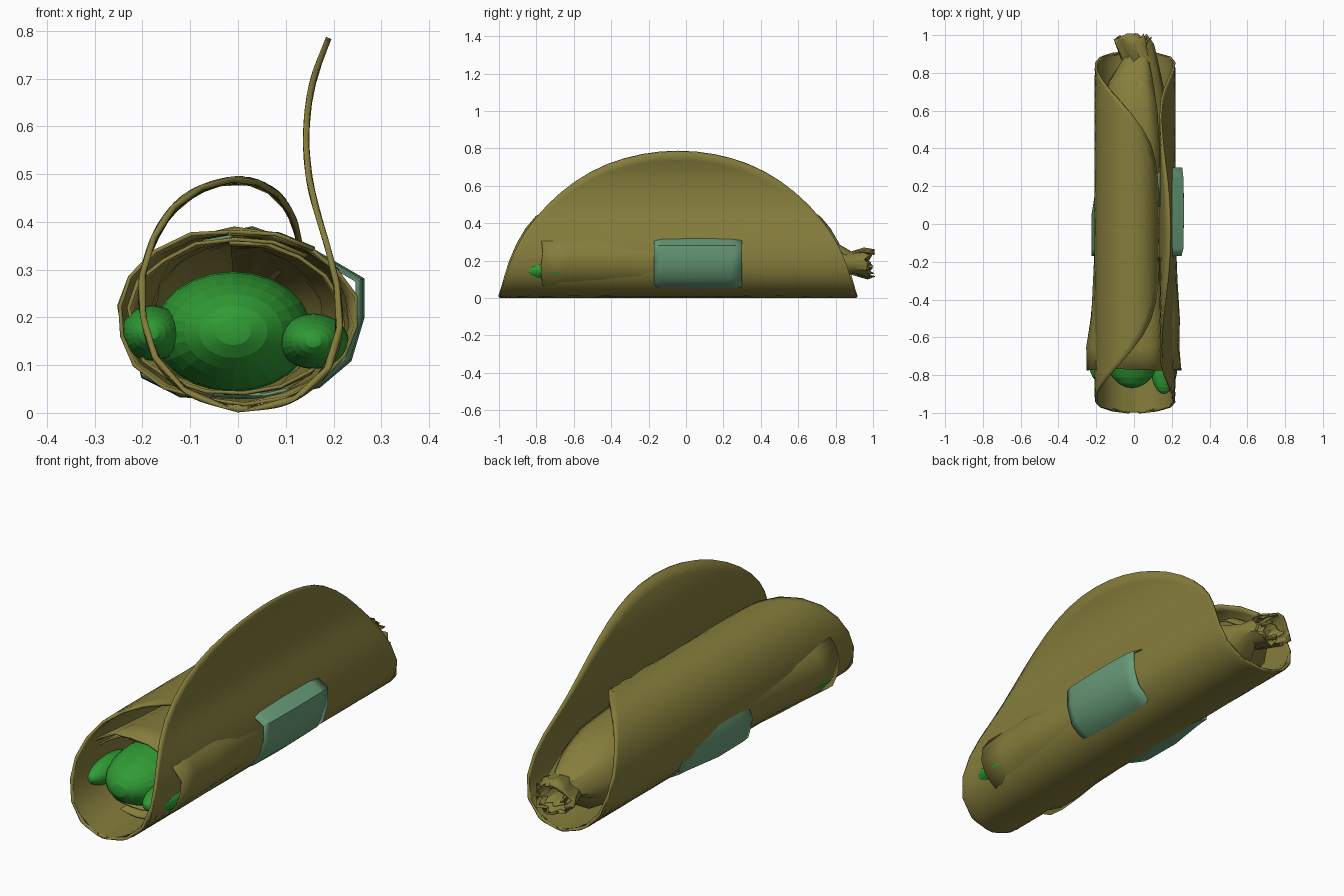
import bpy, bmesh, math, random
from mathutils import Vector

if "Cube" in bpy.data.objects:
    bpy.data.objects.remove(bpy.data.objects["Cube"])
random.seed(4)


def material(name, rgb):
    m = bpy.data.materials.new(name)
    m.diffuse_color = (*rgb, 1)
    m.use_nodes = True
    m.node_tree.nodes["Principled BSDF"].inputs["Base Color"].default_value = m.diffuse_color
    return m


OLIVE = material("olive wrap", (0.235, 0.205, 0.045))
GREEN = material("bright green filling", (0.03, 0.33, 0.035))
TEAL = material("pale teal band", (0.14, 0.33, 0.19))


def finish(ob, mat, thickness=0, angle=40):
    ob.data.materials.append(mat)
    if thickness:
        mod = ob.modifiers.new("thickness", 'SOLIDIFY')
        mod.thickness = thickness
        mod.offset = 0
    bpy.ops.object.select_all(action='DESELECT')
    ob.select_set(True)
    bpy.context.view_layer.objects.active = ob
    bpy.ops.object.shade_smooth_by_angle(angle=math.radians(angle))


def loft(name, rows, mat, thickness=0.01, closed=False):
    """Skin a list of equal length point rows."""
    n = len(rows[0])
    verts = [p for r in rows for p in r]
    faces = []
    for i in range(len(rows) - 1):
        for j in range(n if closed else n - 1):
            k = (j + 1) % n
            faces.append((i * n + j, i * n + k, (i + 1) * n + k, (i + 1) * n + j))
    me = bpy.data.meshes.new(name)
    me.from_pydata(verts, [], faces)
    me.update()
    ob = bpy.data.objects.new(name, me)
    bpy.context.collection.objects.link(ob)
    finish(ob, mat, thickness)
    return ob


def smooth_path(pts, steps=8):
    """Catmull-Rom curve through 2D points, with cumulative lengths."""
    p = [Vector(q) for q in pts]
    p = [2 * p[0] - p[1]] + p + [2 * p[-1] - p[-2]]
    out = []
    for a, b, c, d in zip(p, p[1:], p[2:], p[3:]):
        for i in range(steps):
            t = i / steps
            out.append(0.5 * (2 * b + (c - a) * t + (2 * a - 5 * b + 4 * c - d) * t * t
                              + (3 * b - a - 3 * c + d) * t ** 3))
    out.append(p[-2])
    length = [0]
    for a, b in zip(out, out[1:]):
        length.append(length[-1] + (b - a).length)
    return out, length


def at(path, f):
    pts, ln = path
    s = max(0, min(1, f)) * ln[-1]
    for i in range(len(ln) - 1):
        if s <= ln[i + 1]:
            return pts[i].lerp(pts[i + 1], (s - ln[i]) / (ln[i + 1] - ln[i]))
    return pts[-1]


# Outer wrap: a round sheet folded along a cross-section, one side left standing
right = smooth_path([(0, .007), (.1, .022), (.175, .075), (.21, .15), (.21, .25), (.187, .35),
                     (.152, .47), (.142, .58), (.155, .69), (.19, .785)])
left = smooth_path([(0, .007), (-.1, .04), (-.17, .11), (-.2, .21), (-.2, .29), (-.165, .39),
                    (-.1, .46), (0, .49), (.075, .465), (.115, .41), (.13, .35)])
R, YC, N, M = 0.955, -0.043, 30, 18
rows = []
for i in range(N + 1):
    a = math.radians(-88 + 176 * i / N)
    y, w = YC + R * math.sin(a), math.cos(a)
    row = []
    for j in range(-M, M + 1):
        q = at(right if j > 0 else left, abs(j) / M * w)
        row.append((q.x, y, q.y))
    rows.append(row)
loft("outer_wrap", rows, OLIVE, 0.012)


# Inner rolls: stations are y, x centre, z centre, x radius, z radius, jitter
def roll(name, stations, sides=20, flare=0.0):
    rows = []
    for y, cx, cz, rx, rz, jit in stations:
        row = []
        for j in range(sides + 1):
            a = 2 * math.pi * j / sides * 1.12 + 0.9
            k = 1 - 0.05 * j / sides + random.uniform(-jit, jit)
            row.append((cx + rx * k * math.cos(a),
                        y + random.uniform(-jit, jit) * 0.2 + flare * math.sin(a),
                        max(.012, cz + rz * k * math.sin(a))))
        rows.append(row)
    loft(name, rows, OLIVE, 0.008)


roll("inner_roll", [(-.77, 0, .2, .258, .185, .03), (-.65, 0, .2, .25, .185, .02),
                    (-.5, .01, .2, .243, .183, .02), (-.3, .01, .2, .225, .182, .015),
                    (0, .01, .2, .212, .18, .01), (.35, .01, .2, .205, .18, .01),
                    (.6, .01, .2, .18, .165, .02), (.75, .01, .19, .14, .13, .06),
                    (.87, .03, .185, .085, .055, .12), (.96, 0, .185, .1, .075, .12),
                    (.985, 0, .185, .085, .065, .15)])
roll("inner_roll_second_layer", [(-.74, 0, .2, .235, .165, .03), (-.5, 0, .2, .22, .165, .02),
                                 (0, 0, .2, .19, .16, .01), (.4, 0, .2, .18, .155, .02),
                                 (.68, 0, .19, .12, .11, .08), (.86, .02, .19, .05, .035, .15),
                                 (.97, 0, .185, .05, .04, .15)])

# Teal band breaking through the wrap on both sides
section = [(.262, .2), (.262, .28), (.15, .345), (.03, .388), (-.1, .36), (-.185, .28),
           (-.222, .17), (-.2, .075), (-.12, .035), (.06, .03), (.17, .055), (.235, .11)]
rows = []
for y, k in ((-.17, .95), (-.13, .985), (.05, 1), (.24, .99), (.3, .96)):
    rows.append([(x * k if x > 0 else x * (1 if y < .1 else .86),
                  y, .2 + (z - .2) * k) for x, z in section])
loft("teal_band", rows, TEAL, 0.006, closed=True)

# Filling lumps
for name, loc, rad in (("large_filling", (-.01, -.61, .17), (.165, .26, .126)),
                       ("right_filling", (.158, -.73, .15), (.074, .17, .058)),
                       ("left_filling", (-.18, -.69, .167), (.065, .15, .058))):
    bpy.ops.mesh.primitive_uv_sphere_add(segments=24, ring_count=14, location=loc,
                                         rotation=(math.pi / 2, 0, 0))
    ob = bpy.context.object
    ob.name = name
    ob.scale = (rad[0], rad[2], rad[1])
    finish(ob, GREEN, angle=10)
